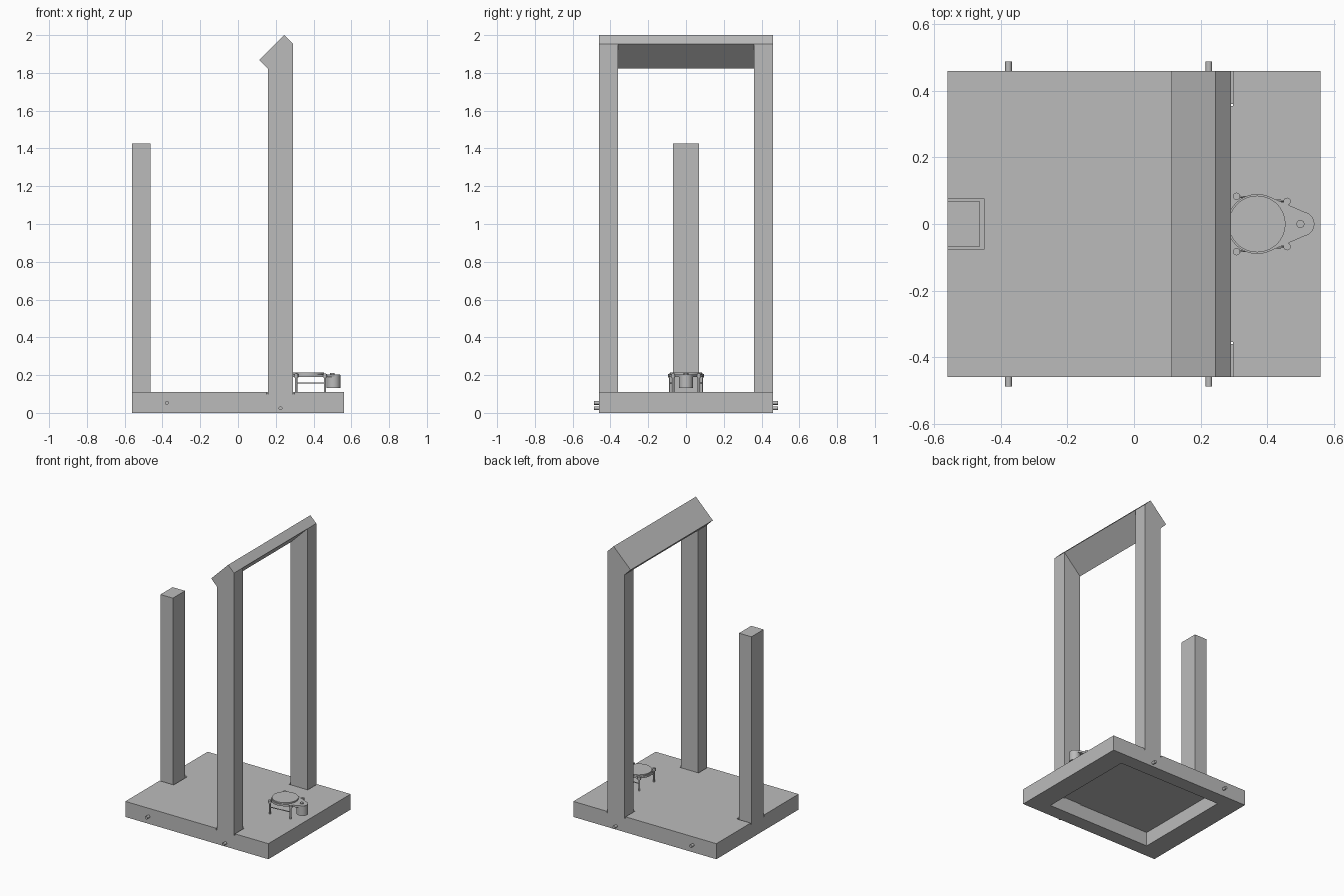
import bpy, bmesh, math
from mathutils import Matrix, Vector

cube = bpy.data.objects.get("Cube")
if cube:
    bpy.data.objects.remove(cube, do_unlink=True)

grey = bpy.data.materials.new("plain_grey")
grey.use_nodes = True
colour = (0.5, 0.5, 0.5, 1)
grey.diffuse_color = colour
grey.node_tree.nodes["Principled BSDF"].inputs["Base Color"].default_value = colour


def finish(bm, name, smooth=False):
    bmesh.ops.recalc_face_normals(bm, faces=bm.faces)
    mesh = bpy.data.meshes.new(name)
    bm.to_mesh(mesh)
    bm.free()
    mesh.materials.append(grey)
    obj = bpy.data.objects.new(name, mesh)
    bpy.context.collection.objects.link(obj)
    if smooth:
        bpy.ops.object.select_all(action='DESELECT')
        obj.select_set(True)
        bpy.context.view_layer.objects.active = obj
        bpy.ops.object.shade_smooth_by_angle(angle=math.radians(35))
    return obj


def box(name, lo, hi):
    bm = bmesh.new()
    lo, hi = Vector(lo), Vector(hi)
    bmesh.ops.create_cube(bm, size=1, matrix=Matrix.Translation((lo + hi) / 2)
                          @ Matrix.Diagonal((*(hi - lo), 1)))
    return finish(bm, name)


def rod(name, start, end, radius, sides=24):
    bm = bmesh.new()
    start, end = Vector(start), Vector(end)
    axis = end - start
    turn = Vector((0, 0, 1)).rotation_difference(axis).to_matrix().to_4x4()
    bmesh.ops.create_cone(bm, cap_ends=True, segments=sides, radius1=radius, radius2=radius,
                          depth=axis.length, matrix=Matrix.Translation((start + end) / 2) @ turn)
    return finish(bm, name, True)


def extrude_y(name, profile, y0, y1):
    bm = bmesh.new()
    face = bm.faces.new([bm.verts.new((x, y0, z)) for x, z in profile])
    moved = bmesh.ops.extrude_face_region(bm, geom=[face])["geom"]
    bmesh.ops.translate(bm, vec=(0, y1 - y0, 0),
                        verts=[v for v in moved if isinstance(v, bmesh.types.BMVert)])
    return finish(bm, name)


HX, HY, TOP, SLOT = 0.56, 0.46, 0.11, 0.098

# Base with hollow underside and clearance slots for the uprights
base = box("base", (-HX, -HY, 0), (HX, HY, TOP))
cutters = [
    box("recess_cutter", (-0.41, -0.36, -0.05), (0.41, 0.36, 0.1)),
    box("short_slot_cutter", (-0.6, -0.077, SLOT), (-0.45, 0.077, 0.2)),
    box("left_slot_cutter", (0.151, 0.354, SLOT), (0.298, 0.5, 0.2)),
    box("right_slot_cutter", (0.151, -0.5, SLOT), (0.298, -0.354, 0.2)),
]
for cutter in cutters:
    cutter.hide_render = True
    mod = base.modifiers.new(cutter.name, 'BOOLEAN')
    mod.operation, mod.solver, mod.object = 'DIFFERENCE', 'EXACT', cutter
bpy.context.view_layer.update()
carved = bpy.data.meshes.new_from_object(base.evaluated_get(bpy.context.evaluated_depsgraph_get()))
base.modifiers.clear()
base.data = carved
for cutter in cutters:
    bpy.data.objects.remove(cutter, do_unlink=True)

# Uprights and tilted crossbeam
box("short_post", (-HX, -0.068, SLOT), (-0.463, 0.068, 1.425))
post = [(0.158, SLOT), (0.291, SLOT), (0.291, 1.954), (0.158, 1.822)]
for side, s in (("left", 1), ("right", -1)):
    extrude_y(side + "_tall_post", post, s * 0.36, s * HY)
beam = [(0.158, 1.822), (0.291, 1.954), (0.245, 2.0), (0.112, 1.868)]
extrude_y("crossbeam", beam, -HY, HY)

# Pins through the base sides
for side, s in (("front", -1), ("back", 1)):
    for label, x, z in (("outer", -0.377, 0.053), ("inner", 0.225, 0.025)):
        rod(f"{side}_{label}_pin", (x, s * 0.44, z), (x, s * 0.488, z), 0.01)

# Turntable plate: hull around a large and a small circle
bm = bmesh.new()
for x, r in ((0.37, 0.09), (0.505, 0.036)):
    for z in (0.19, 0.204):
        bmesh.ops.create_circle(bm, segments=48, radius=r, matrix=Matrix.Translation((x, 0, z)))
hull = bmesh.ops.convex_hull(bm, input=bm.verts)
bmesh.ops.delete(bm, geom=list({g for g in hull["geom_interior"] + hull["geom_unused"]
                                if isinstance(g, bmesh.types.BMVert)}), context='VERTS')
bmesh.ops.dissolve_limit(bm, angle_limit=0.01, verts=bm.verts, edges=bm.edges)
finish(bm, "turntable_plate", True)

rod("turntable_disc", (0.37, 0, 0.2), (0.37, 0, 0.213), 0.085, 64)
rod("motor", (0.505, 0, 0.133), (0.505, 0, 0.2), 0.037, 40)
rod("motor_spindle", (0.5, 0, 0.2), (0.5, 0, 0.21), 0.012)

# Turntable legs with collars and thin side rods
for side, s in (("left", 1), ("right", -1)):
    for label, x, y in (("rear", 0.308, 0.083), ("fore", 0.46, 0.068)):
        rod(f"{side}_{label}_leg", (x, s * y, 0.109), (x, s * y, 0.208), 0.006)
        rod(f"{side}_{label}_collar", (x, s * y, 0.188), (x, s * y, 0.206), 0.011)
    rod(side + "_leg_rod", (0.308, s * 0.083, 0.158), (0.46, s * 0.068, 0.158), 0.003, 12)
